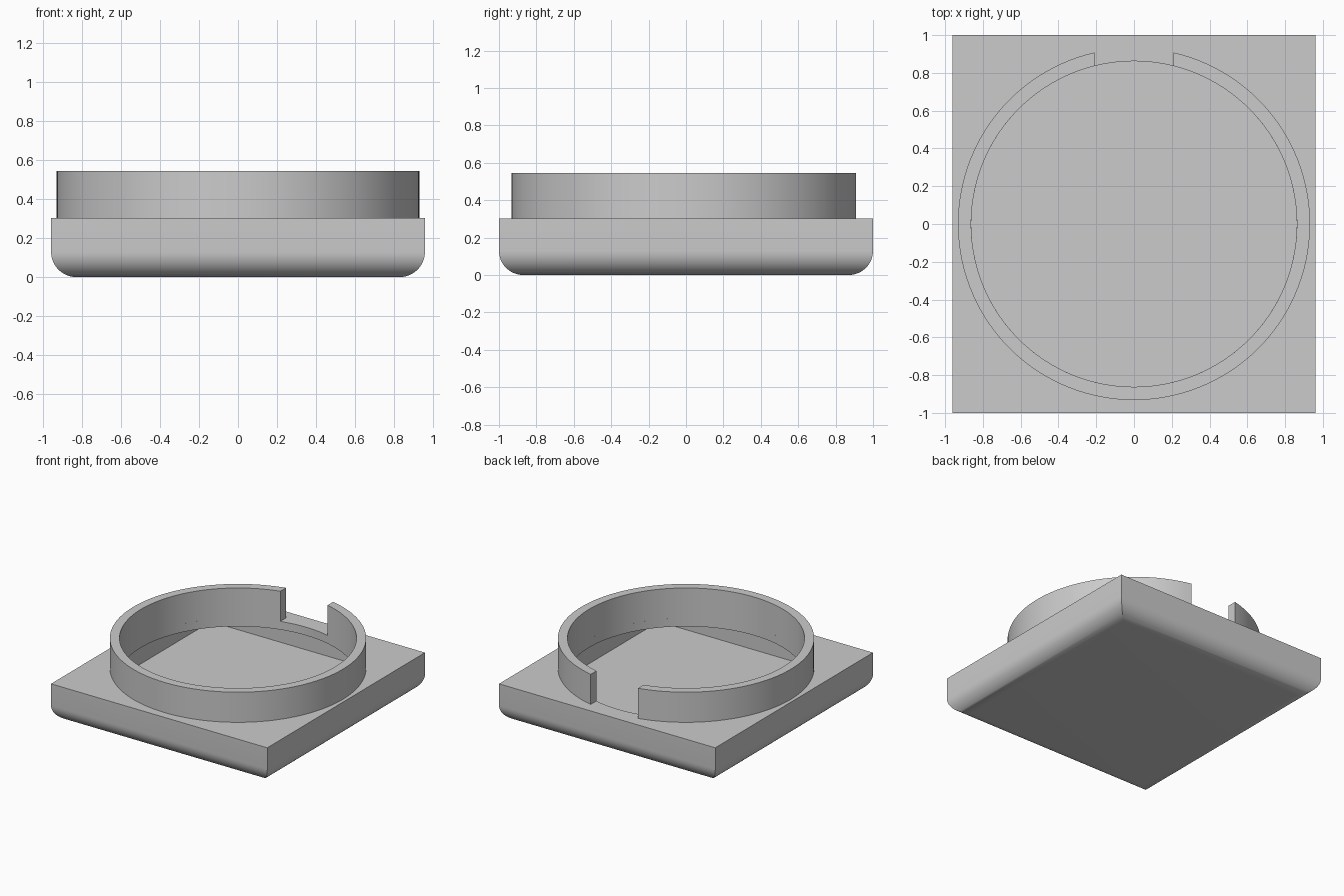
import bpy, bmesh
from math import pi, sin, cos, acos, radians

if "Cube" in bpy.data.objects:
    bpy.data.objects.remove(bpy.data.objects["Cube"], do_unlink=True)

grey = bpy.data.materials.new("plain_grey")
grey.use_nodes = True
color = (0.6, 0.6, 0.6, 1)
grey.diffuse_color = color
grey.node_tree.nodes["Principled BSDF"].inputs["Base Color"].default_value = color

HALF_X, HALF_Y, TOP, FILLET = 0.96, 1.0, 0.303, 0.13
WALL, FLOOR, LIP = 0.06, 0.077, 0.237
OUTER, INNER, RIM, NOTCH = 0.932, 0.862, 0.545, 0.21


def loft(name, loops):
    """Skin a stack of equal-length loops and cap both ends."""
    bm = bmesh.new()
    rows = [[bm.verts.new(p) for p in loop] for loop in loops]
    bm.faces.new(rows[0])
    bm.faces.new(rows[-1])
    for a, b in zip(rows, rows[1:]):
        for i in range(len(a)):
            j = (i + 1) % len(a)
            bm.faces.new((a[i], a[j], b[j], b[i]))
    bmesh.ops.recalc_face_normals(bm, faces=bm.faces)
    mesh = bpy.data.meshes.new(name)
    bm.to_mesh(mesh)
    bm.free()
    obj = bpy.data.objects.new(name, mesh)
    bpy.context.collection.objects.link(obj)
    mesh.materials.append(grey)
    return obj


def rectangle(inset, z):
    x, y = HALF_X - inset, HALF_Y - inset
    return [(-x, -y, z), (x, -y, z), (x, y, z), (-x, y, z)]


def circle(r, z, n=128):
    return [(r * cos(2 * pi * i / n), r * sin(2 * pi * i / n), z) for i in range(n)]


def activate(obj):
    bpy.ops.object.select_all(action="DESELECT")
    obj.select_set(True)
    bpy.context.view_layer.objects.active = obj


def cut(obj, cutter):
    cutter.hide_render = True
    activate(obj)
    mod = obj.modifiers.new("cut", "BOOLEAN")
    mod.operation, mod.solver, mod.object = "DIFFERENCE", "EXACT", cutter
    bpy.ops.object.modifier_apply(modifier=mod.name)
    bpy.data.objects.remove(cutter, do_unlink=True)


# Square base with rounded bottom edges and mitred corners
steps = 12
sections = []
for i in range(steps + 1):
    a = pi / 2 * i / steps
    sections.append(rectangle(FILLET * (1 - sin(a)), FILLET * (1 - cos(a))))
base = loft("base", sections + [rectangle(0, TOP)])

# Hollow interior, opened by a round hole through the top plate
cut(base, loft("cavity_cutter", [rectangle(WALL, FLOOR), rectangle(WALL, LIP)]))
cut(base, loft("hole_cutter", [circle(INNER, LIP - 0.05), circle(INNER, TOP + 0.1)]))

# Upright collar, open at the back between straight notch sides
arc_steps = 120


def collar_arc(r):
    half_gap = pi / 2 - acos(NOTCH / r)
    start, sweep = pi / 2 + half_gap, 2 * (pi - half_gap)
    angles = [start + sweep * i / arc_steps for i in range(arc_steps + 1)]
    return [(r * cos(a), r * sin(a)) for a in angles]


collar = loft("collar", [
    [(*o, TOP), (*o, RIM), (*i, RIM), (*i, TOP)]
    for o, i in zip(collar_arc(OUTER), collar_arc(INNER))])

for part in (base, collar):
    activate(part)
    bpy.ops.object.shade_smooth_by_angle(angle=radians(30))
